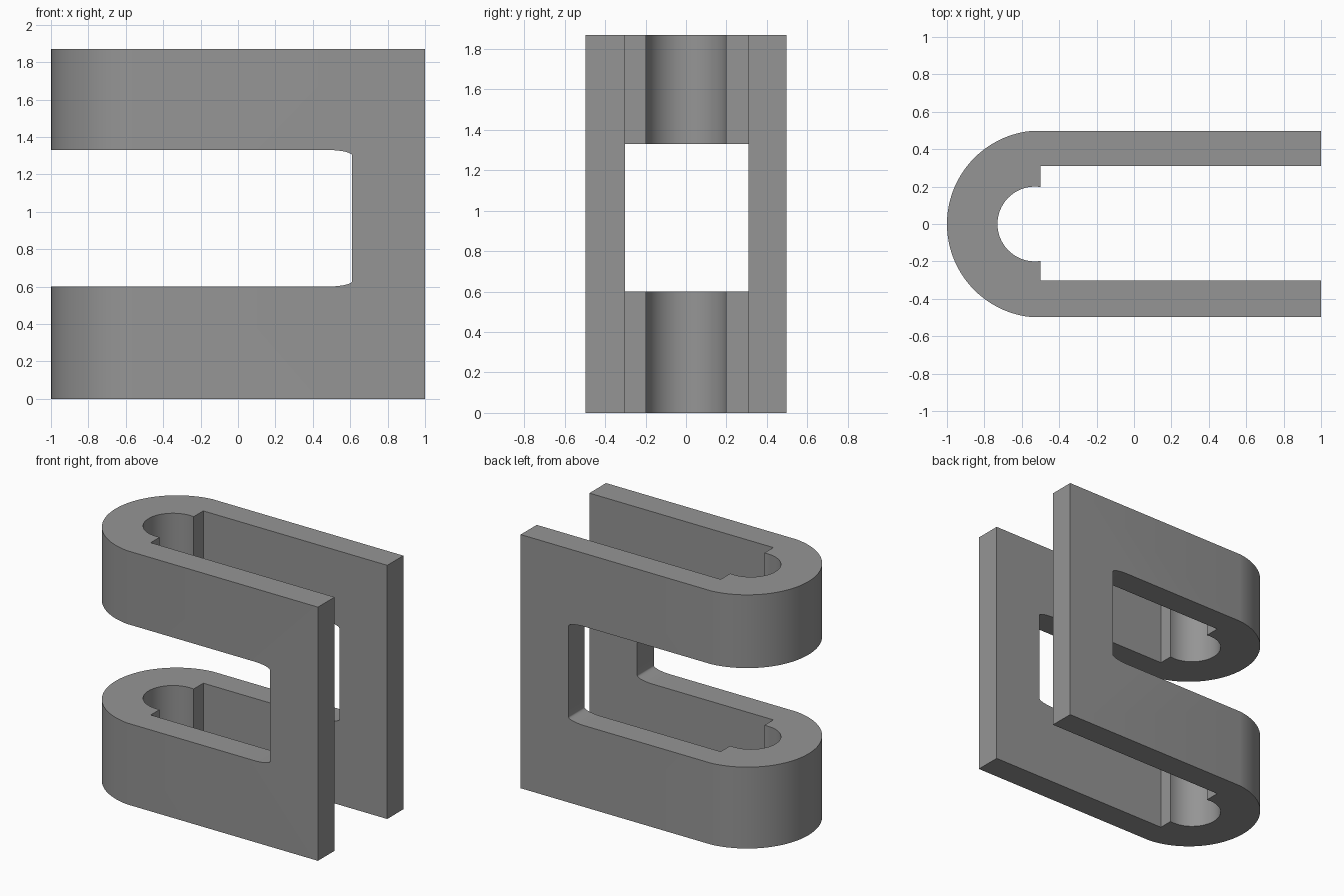
import bpy, bmesh, math

if "Cube" in bpy.data.objects:
    bpy.data.objects.remove(bpy.data.objects["Cube"])

HEIGHT = 1.87
grey = bpy.data.materials.new("plain grey")
grey.diffuse_color = (0.30, 0.30, 0.30, 1)
grey.use_nodes = True
grey.node_tree.nodes["Principled BSDF"].inputs["Base Color"].default_value = grey.diffuse_color


def arc(cx, cy, rx, ry, start, end, steps):
    """Points along an elliptical arc, angles in degrees."""
    angles = [math.radians(start + (end - start) * i / steps) for i in range(steps + 1)]
    return [(cx + rx * math.cos(a), cy + ry * math.sin(a)) for a in angles]


def prism(name, base, offset):
    """Extrude a closed outline of 3D points along an offset."""
    bm = bmesh.new()
    face = bm.faces.new([bm.verts.new(p) for p in base])
    new = bmesh.ops.extrude_face_region(bm, geom=[face])["geom"]
    bmesh.ops.translate(bm, vec=offset, verts=[v for v in new if isinstance(v, bmesh.types.BMVert)])
    bmesh.ops.recalc_face_normals(bm, faces=bm.faces)
    mesh = bpy.data.meshes.new(name)
    bm.to_mesh(mesh)
    bm.free()
    mesh.materials.append(grey)
    obj = bpy.data.objects.new(name, mesh)
    bpy.context.collection.objects.link(obj)
    return obj


# U-shaped clip: round outer nose, straight arms, stepped round inner pocket
nose = math.degrees(math.asin(0.497 / 0.5))
pocket = math.degrees(math.acos(0.03 / 0.2))
outline = [(1, 0.497)]
outline += arc(-0.5, 0, 0.5, 0.5, 180 - nose, 180 + nose, 48)
outline += [(1, -0.497), (1, -0.303), (-0.5, -0.303)]
outline += arc(-0.53, 0, 0.2, 0.2, 360 - pocket, pocket, 36)
outline += [(-0.5, 0.31), (1, 0.31)]
clip = prism("clip_body", [(x, y, 0) for x, y in outline], (0, 0, HEIGHT))

# Slot through the nose and both arms, with softened inner corners
slot = [(-1.2, 0.6)]
slot += arc(0.48, 0.63, 0.13, 0.03, -90, 0, 10)
slot += arc(0.48, 1.30, 0.13, 0.03, 0, 90, 10)
slot += [(-1.2, 1.33)]
cutter = prism("slot_cutter", [(x, -0.8, z) for x, z in slot], (0, 1.6, 0))
cutter.hide_render = True

cut = clip.modifiers.new("slot", "BOOLEAN")
cut.operation = "DIFFERENCE"
cut.solver = "EXACT"
cut.object = cutter
bpy.context.view_layer.objects.active = clip
clip.select_set(True)
cutter.select_set(False)
bpy.ops.object.modifier_apply(modifier=cut.name)
bpy.data.objects.remove(cutter)

bpy.ops.object.shade_smooth_by_angle(angle=math.radians(30))
